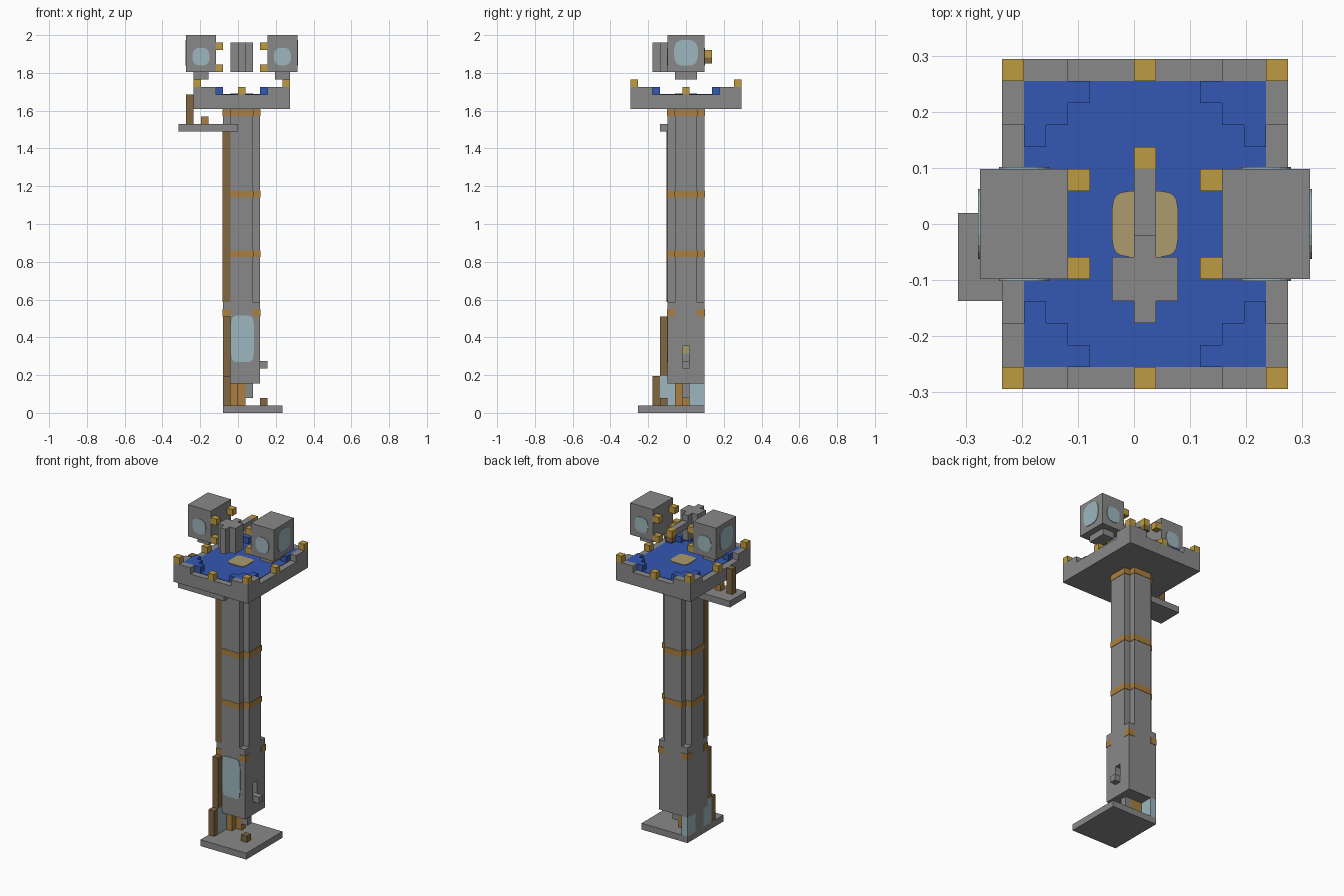
import bpy
import bmesh
import math
from mathutils import Matrix, Vector

U = 2 / 51      # size of one building block
E = 0.06        # plate thickness, in blocks
C = 0.5         # x of the tower axis, in blocks

cube = bpy.data.objects.get("Cube")
if cube:
    bpy.data.objects.remove(cube, do_unlink=True)


def material(name, *rgb):
    m = bpy.data.materials.new(name)
    m.use_nodes = True
    m.diffuse_color = (*rgb, 1)
    m.node_tree.nodes["Principled BSDF"].inputs["Base Color"].default_value = (*rgb, 1)
    return m


GREY = material("stone grey", 0.25, 0.25, 0.25)
BLUE = material("floor blue", 0.034, 0.095, 0.45)
GOLD = material("gold", 0.52, 0.33, 0.055)
BROWN = material("wood brown", 0.22, 0.135, 0.055)
ORANGE = material("orange trim", 0.4, 0.21, 0.05)
GLASS = material("pale glass", 0.34, 0.47, 0.52)
TAN = material("lamp tan", 0.41, 0.33, 0.155)


def finish(name, bm, mat):
    bmesh.ops.recalc_face_normals(bm, faces=bm.faces)
    me = bpy.data.meshes.new(name)
    bm.to_mesh(me)
    bm.free()
    me.materials.append(mat)
    ob = bpy.data.objects.new(name, me)
    ob.scale = (U, U, U)
    bpy.context.collection.objects.link(ob)
    return ob


def boxes(name, mat, *spans):
    """One object from boxes given as (x0, x1, y0, y1, z0, z1)."""
    bm = bmesh.new()
    for x0, x1, y0, y1, z0, z1 in spans:
        place = Matrix.Translation(((x0 + x1) / 2, (y0 + y1) / 2, (z0 + z1) / 2))
        size = Matrix.Diagonal((x1 - x0, y1 - y0, z1 - z0, 1))
        bmesh.ops.create_cube(bm, size=1, matrix=place @ size)
    return finish(name, bm, mat)


def prism(name, mat, points, z0, z1):
    bm = bmesh.new()
    face = bm.faces.new([bm.verts.new((x, y, z0)) for x, y in points])
    new = bmesh.ops.extrude_face_region(bm, geom=[face])["geom"]
    bmesh.ops.translate(bm, vec=(0, 0, z1 - z0),
                        verts=[v for v in new if isinstance(v, bmesh.types.BMVert)])
    return finish(name, bm, mat)


def plus(cx, cy, a, b, c, d):
    """Plus outline: half sizes a x b with corners cut back to c, d."""
    quarter = [(a, d), (c, d), (c, b)]
    pts = quarter + [(-x, y) for x, y in reversed(quarter)]
    pts += [(-x, -y) for x, y in pts]
    return [(cx + x, cy + y) for x, y in pts]


def patch(name, mat, centre, normal, w, h, power=4):
    """Thin rounded plate lying on a face."""
    bm = bmesh.new()
    n = Vector(normal)
    up = Vector((0, 1, 0)) if n.z else Vector((0, 0, 1))
    side = up.cross(n)
    loop = []
    for i in range(20):
        t = math.tau * (i + 0.5) / 20
        c, s = math.cos(t), math.sin(t)
        p = side * math.copysign(abs(c) ** (2 / power), c) * w / 2
        q = up * math.copysign(abs(s) ** (2 / power), s) * h / 2
        loop.append(bm.verts.new(Vector(centre) + p + q))
    new = bmesh.ops.extrude_face_region(bm, geom=[bm.faces.new(loop)])["geom"]
    bmesh.ops.translate(bm, vec=n * E * 1.5,
                        verts=[v for v in new if isinstance(v, bmesh.types.BMVert)])
    return finish(name, bm, mat)


def flip(span):
    """Mirror a box across the tower axis."""
    return (2 * C - span[1], 2 * C - span[0], *span[2:])


def both(*spans):
    return [*spans, *map(flip, spans)]


def front_back(*spans):
    return [*spans, *((a, b, -d, -c, e, f) for a, b, c, d, e, f in spans)]


# Base and entrance
boxes("base_plate", GREY, (-2, 6, -6.5, 2.5, 0, 1))
boxes("entrance_wall", GREY, (-2, -1, -1.5, 0.5, 1, 4))
boxes("entrance_glass", GLASS, (-2, -1, 0.5, 2.5, 1, 4),
      (-2, -1, -2.5, -1.5, 1, 4), (-2, -1, -3.5, -2.5, 1, 5))
boxes("entrance_planks", BROWN, (-2, -1, -4.5, -3.5, 1, 5), (-2, -1, -3.5, -2.5, 5, 13))
boxes("entrance_stair", ORANGE, (-1, 1, -0.5, 0.5, 1, 4), (-1, 0, -1.5, -0.5, 1, 4))
boxes("stair_post", GREY, (1, 2, -0.5, 0.5, 2, 4))
boxes("base_stub", BROWN, (3, 4, -3.5, -2.5, 1, 2))

# Lower shaft, with a slot in the right wall
boxes("lower_shaft", GREY, (-2, 2, -2.5, 2.5, 4, 15),
      *front_back((2, 3, 0.5, 2.5, 4, 15)),
      (2, 3, -0.5, 0.5, 4, 7), (2, 3, -0.5, 0.5, 9, 15))
boxes("slot_ledge", GREY, (3, 4, -0.5, 0.5, 6, 7))
boxes("slot_lamp", TAN, (2, 2.1, -0.5, 0.5, 8, 9))
boxes("corner_trim", ORANGE, *front_back(*both((2, 3 + E, 1.5, 2.5 + E, 13, 14))))
patch("front_window", GLASS, (0.6, -2.5, 10), (0, -1, 0), 3.1, 6.3, 6)

# Upper shaft with notched corners and trim bands
prism("upper_shaft", GREY, plus(C, 0, 2.5, 2.5, 1.5, 1.5), 15, 41)
for z in (21, 29, 40):
    prism("trim_band", ORANGE,
          plus(C, 0, 2.5 + E, 2.5 + E, 1.5 + E, 1.5 + E), z + 0.05, z + 0.95)
boxes("corner_plank", BROWN, (-2 - E, -1, -2.5 - 2 * E, -1.5, 15, 38))

# Side balcony
boxes("balcony", GREY, (-8, 0, -3.5, 0.5, 38, 39))
boxes("balcony_post", BROWN, (-7, -6, -2.5, -1.5, 39, 43))
boxes("balcony_stub", ORANGE, (-5, -4, -2.5, -1.5, 39, 40))

# Platform, battlements and floor
boxes("platform", GREY, (-6, 7, -7.5, 7.5, 41, 43))
boxes("battlements", GREY, *front_back(*both((4, 7, 6.5, 7.5, 43, 44),
                                             (6, 7, 4.5, 6.5, 43, 44))))
boxes("floor", BLUE, (-5, 6, -6.5, 6.5, 43, 43 + E))
boxes("floor_corner_steps", BLUE, *front_back(*both((3, 6, 5.5, 6.5, 43, 44),
                                                    (4, 6, 4.5, 5.5, 43, 44),
                                                    (5, 6, 3.5, 4.5, 43, 44))))
patch("floor_lamp", TAN, (C, 0, 43 + E), (0, 0, 1), 3, 3, 5)
boxes("corner_finials", GOLD, *front_back(*both((6, 7, 6.5, 7.5, 44, 45))))
boxes("edge_finials", GOLD, *front_back((0, 1, 6.5, 7.5, 43, 44)),
      *both((6, 7, -0.5, 0.5, 43, 44)))

# Pair of floating lantern boxes
boxes("lanterns", GREY, *both((4, 8, -2.5, 2.5, 46, 51)))
boxes("lantern_feet", GREY, *both((5, 7, -1.5, 1.5, 45, 46)))
boxes("lantern_studs", GOLD, *front_back(*both(*[(3, 4, 1.5, 2.5, z, z + 1)
                                                 for z in (46, 49)])))
for s in (-1, 1):
    patch("lantern_side_glass", GLASS, (C + s * 7.5, 0, 48.6), (s, 0, 0), 3.2, 3.5, 3)
    for f in (-1, 1):
        patch("lantern_face_glass", GLASS, (C + s * 5.5, f * 2.5, 48.1),
              (0, f, 0), 2.3, 2.4, 2.6)

# Floating centre piece with rear arm
prism("centre_pillar", GREY, plus(C, -2.5, 1.5, 2, 0.5, 1), 46, 50)
boxes("centre_arm", GREY, (0, 1, -0.5, 2.5, 48, 49))
boxes("arm_tip", GOLD, (0, 1, 2.5, 3.5, 48, 49))
boxes("arm_tip_base", BROWN, (0, 1, 2.5, 3.5, 47.2, 48))
